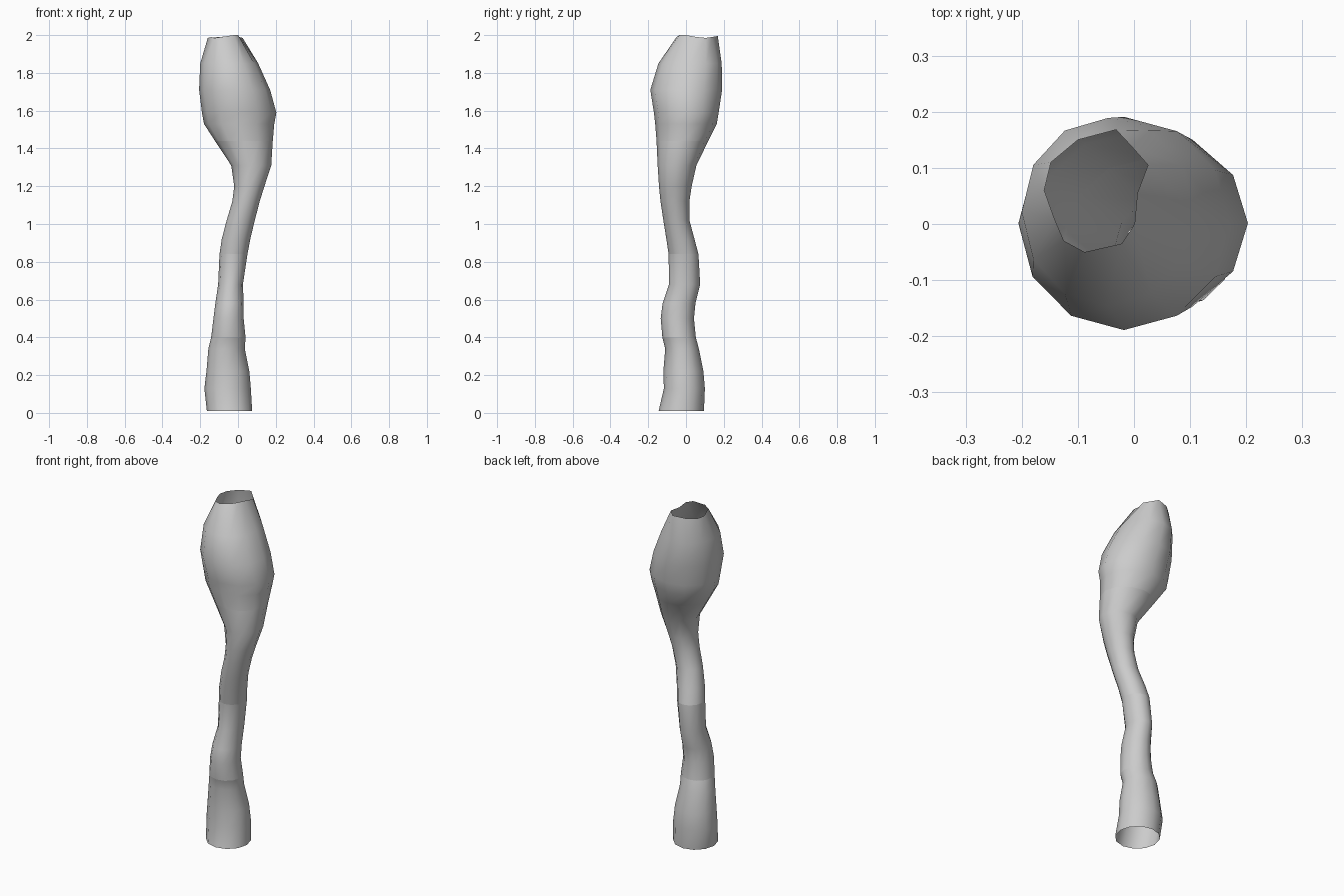
import bpy, bmesh, math

N = 12
# Ring profile: z, x min, x max, y min, y max
RINGS = [
    (0.01, -.165, .075, -.145, .095), (0.13, -.178, .068, -.117, .100),
    (0.22, -.167, .060, -.120, .092), (0.34, -.157, .036, -.110, .068),
    (0.40, -.142, .040, -.125, .052), (0.50, -.130, .030, -.134, .042),
    (0.58, -.120, .030, -.124, .050), (0.68, -.105, .026, -.090, .075),
    (0.84, -.098, .050, -.092, .066), (0.92, -.086, .065, -.104, .045),
    (1.02, -.060, .089, -.120, .018), (1.12, -.030, .115, -.135, .018),
    (1.20, -.020, .140, -.143, .030), (1.31, -.036, .176, -.150, .055),
    (1.44, -.122, .184, -.156, .118), (1.53, -.180, .192, -.163, .163),
    (1.59, -.191, .203, -.170, .173), (1.71, -.206, .170, -.189, .191),
    (1.85, -.200, .107, -.146, .189),
]
# Uneven open lip, counter-clockwise from +x
RIM = [(.006, .055, 1.99), (.025, .105, 1.985), (-.004, .138, 1.99), (-.032, .168, 1.995),
       (-.10, .150, 1.99), (-.148, .11, 1.985), (-.16, .06, 1.985), (-.142, .01, 1.99),
       (-.125, -.03, 1.985), (-.088, -.05, 1.99), (-.022, -.035, 2.0), (.001, 0, 2.0)]


def ring(z, x0, x1, y0, y1):
    pts = []
    for i in range(N):
        a = 2 * math.pi * i / N
        pts.append(((x0 + x1) / 2 + (x1 - x0) / 2 * math.cos(a),
                    (y0 + y1) / 2 + (y1 - y0) / 2 * math.sin(a), z))
    return pts


def loft(name, rings):
    bm = bmesh.new()
    loops = [[bm.verts.new(p) for p in r] for r in rings]
    for lo, hi in zip(loops, loops[1:]):
        for i in range(N):
            j = (i + 1) % N
            bm.faces.new((lo[i], lo[j], hi[j], hi[i])).smooth = True
    me = bpy.data.meshes.new(name)
    bm.to_mesh(me)
    bm.free()
    ob = bpy.data.objects.new(name, me)
    bpy.context.collection.objects.link(ob)


# Open thin-walled tube in four segments that meet at shared rings
all_rings = [ring(*r) for r in RINGS] + [RIM]
for name, a, b in (("base_segment", 0, 4), ("lower_stem", 4, 8),
                   ("upper_stem", 8, 14), ("bulb", 14, 19)):
    loft(name, all_rings[a:b + 1])
